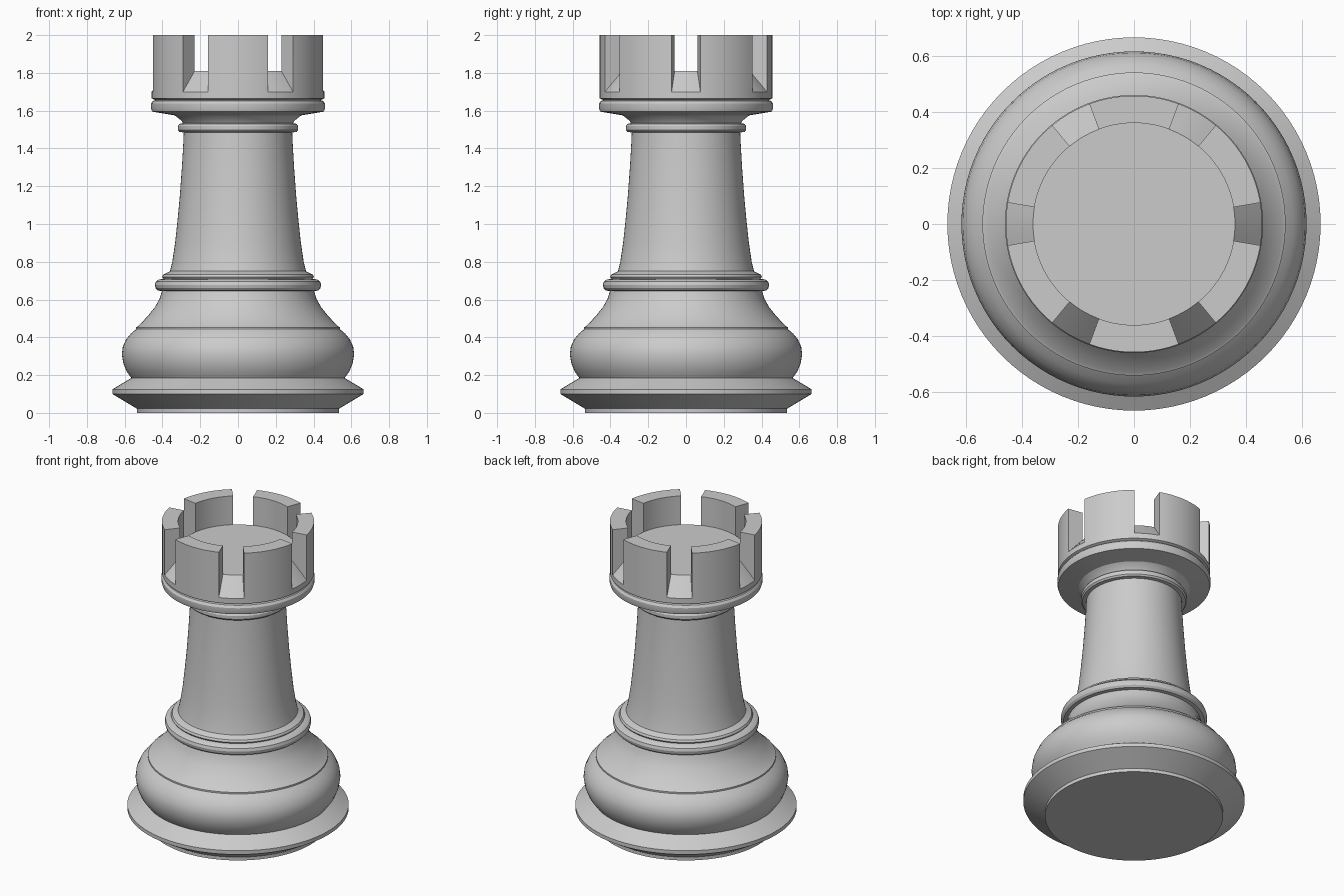
import bpy, bmesh
from math import sin, cos, pi, radians

if "Cube" in bpy.data.objects:
    bpy.data.objects.remove(bpy.data.objects["Cube"])

SEGMENTS = 96


def finish(bm, name):
    bmesh.ops.remove_doubles(bm, verts=bm.verts, dist=1e-5)
    bmesh.ops.recalc_face_normals(bm, faces=bm.faces)
    mesh = bpy.data.meshes.new(name)
    bm.to_mesh(mesh)
    bm.free()
    obj = bpy.data.objects.new(name, mesh)
    bpy.context.collection.objects.link(obj)
    bpy.ops.object.select_all(action='DESELECT')
    obj.select_set(True)
    bpy.context.view_layer.objects.active = obj
    bpy.ops.object.shade_smooth_by_angle(angle=radians(28))
    return obj


def point(r, z, a):
    return (r * cos(a), r * sin(a), z)


def sweep(bm, profile, angles):
    """Sweep a (radius, height) profile through a list of angles."""
    for a, b in zip(angles, angles[1:]):
        for (r0, z0), (r1, z1) in zip(profile, profile[1:]):
            corners = [point(r0, z0, a), point(r0, z0, b),
                       point(r1, z1, b), point(r1, z1, a)]
            if r0 == 0:
                corners.pop(0)
            if r1 == 0:
                corners.pop()
            bm.faces.new([bm.verts.new(c) for c in corners])


# Turned parts, stacked from the foot up
full_turn = [2 * pi * i / SEGMENTS for i in range(SEGMENTS + 1)]
parts = {
    "foot": [(0, 0), (0.535, 0), (0.535, 0.022), (0.665, 0.10),
             (0.665, 0.125), (0.565, 0.185)],
    "bulge": [(0.565, 0.185), (0.59, 0.22), (0.608, 0.265), (0.615, 0.31),
              (0.61, 0.35), (0.592, 0.39), (0.567, 0.42), (0.54, 0.443),
              (0.54, 0.453), (0.528, 0.46), (0.48, 0.51), (0.44, 0.56),
              (0.415, 0.605), (0.403, 0.645)],
    "lower_collar": [(0.403, 0.645), (0.425, 0.648), (0.436, 0.66),
                     (0.44, 0.677), (0.435, 0.695), (0.42, 0.706),
                     (0.395, 0.71), (0.402, 0.72), (0.395, 0.733),
                     (0.36, 0.75)],
    "shaft": [(0.36, 0.75), (0.348, 0.80), (0.333, 0.90), (0.32, 1.02),
              (0.308, 1.15), (0.297, 1.30), (0.29, 1.42), (0.287, 1.485)],
    "upper_collar": [(0.287, 1.485), (0.31, 1.487), (0.318, 1.497),
                     (0.318, 1.518), (0.31, 1.53), (0.292, 1.534),
                     (0.30, 1.548), (0.335, 1.575)],
    "crown_plate": [(0.335, 1.575), (0.455, 1.595), (0.46, 1.61),
                    (0.46, 1.637), (0.45, 1.652), (0.437, 1.656)],
}
for name, profile in parts.items():
    bm = bmesh.new()
    sweep(bm, profile, full_turn)
    finish(bm, name)

# Crown: six merlons separated by notches with outward sloping floors
R_IN, R_OUT = 0.36, 0.457
FLOOR, SILL, TOP, HALF = 1.81, 1.70, 2.0, 9.6
wall = [(0.437, 1.656), (R_OUT, 1.665), (R_OUT, SILL)]
bm = bmesh.new()
for k in range(6):
    mid = 60 * k
    notch = [radians(mid - HALF + 2 * HALF * i / 4) for i in range(5)]
    span = 60 - 2 * HALF
    merlon = [radians(mid + HALF + span * i / 10) for i in range(11)]
    sweep(bm, wall + [(R_IN, FLOOR), (0, FLOOR)], notch)
    sweep(bm, wall + [(R_OUT, TOP), (R_IN, TOP), (R_IN, FLOOR), (0, FLOOR)], merlon)
    for a in (merlon[0], merlon[-1]):
        side = [(R_OUT, SILL), (R_OUT, TOP), (R_IN, TOP), (R_IN, FLOOR)]
        bm.faces.new([bm.verts.new(point(r, z, a)) for r, z in side])
finish(bm, "crown")
